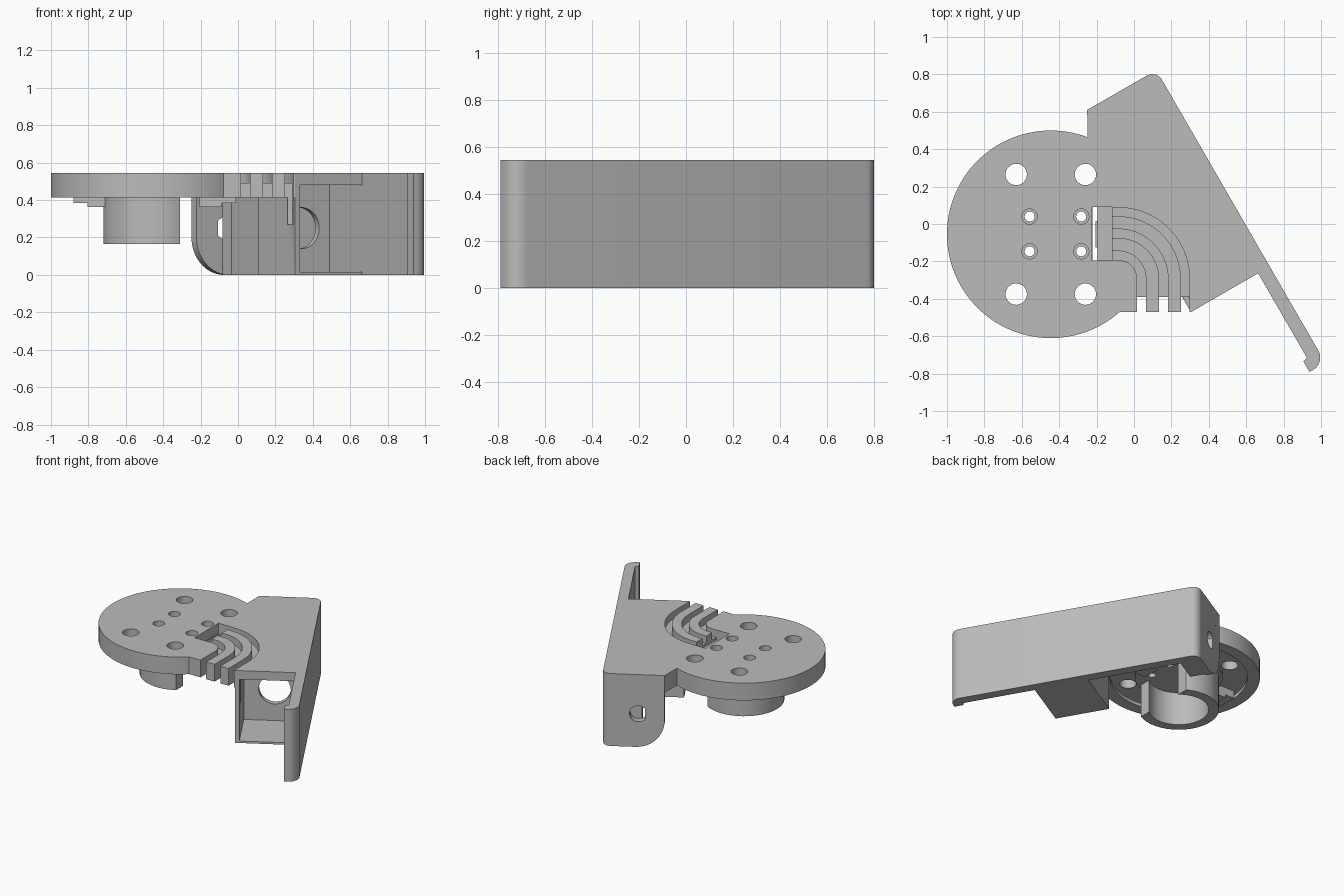
import bpy, bmesh
from math import sin, cos, pi, radians
from mathutils import Matrix

if "Cube" in bpy.data.objects:
    bpy.data.objects.remove(bpy.data.objects["Cube"], do_unlink=True)

TOP, UNDER = 0.545, 0.415
DX, DY, DR = -0.445, -0.055, 0.555      # disc centre and radius
C, S = cos(radians(60)), sin(radians(60))

grey = bpy.data.materials.new("light grey plastic")
grey.use_nodes = True
grey.diffuse_color = (0.5, 0.5, 0.5, 1)
grey.node_tree.nodes["Principled BSDF"].inputs["Base Color"].default_value = (0.5, 0.5, 0.5, 1)

# Local frame of the slanted wall: u runs along it, v points outward
ALONG = Matrix(((S, 0, C, 0), (C, 0, -S, 0), (0, 1, 0, 0), (0, 0, 0, 1)))


def uv(u, v):
    return (C * u + S * v, -S * u + C * v)


def arc(cx, cy, r, a0, a1, n=16):
    return [(cx + r * cos(radians(a0 + (a1 - a0) * i / n)),
             cy + r * sin(radians(a0 + (a1 - a0) * i / n))) for i in range(n + 1)]


def circle(cx, cy, r, n=48):
    return arc(cx, cy, r, 0, 360, n)[:-1]


def rect(x0, x1, y0, y1):
    return [(x0, y0), (x1, y0), (x1, y1), (x0, y1)]


def prism(name, pts, z0, z1, matrix=None):
    bm = bmesh.new()
    low = bm.faces.new([bm.verts.new((x, y, z0)) for x, y in pts])
    ext = bmesh.ops.extrude_face_region(bm, geom=[low])
    for v in ext["geom"]:
        if isinstance(v, bmesh.types.BMVert):
            v.co.z = z1
    if matrix:
        bm.transform(matrix)
    bmesh.ops.recalc_face_normals(bm, faces=bm.faces)
    mesh = bpy.data.meshes.new(name)
    bm.to_mesh(mesh)
    bm.free()
    mesh.materials.append(grey)
    ob = bpy.data.objects.new(name, mesh)
    bpy.context.collection.objects.link(ob)
    return ob


def uv_box(name, u0, u1, v0, v1, z0, z1):
    return prism(name, [uv(*p) for p in rect(u0, u1, v0, v1)], z0, z1)


def cut(target, cutter):
    mod = target.modifiers.new("cut", 'BOOLEAN')
    mod.operation, mod.solver, mod.object = 'DIFFERENCE', 'EXACT', cutter
    bpy.context.view_layer.objects.active = target
    bpy.ops.object.modifier_apply(modifier=mod.name)
    bpy.data.objects.remove(cutter, do_unlink=True)


# Top plate: round disc merging into the angular body
outline = arc(DX, DY, DR, 69.4, 311.3, 80)
outline += [(-0.08, -0.47), uv(0.56, 0.029), uv(0.56, 0.443), uv(-0.653, 0.443), (-0.25, 0.61)]
top_plate = prism("top_plate", outline, UNDER, TOP)

# Screw holes in the disc
for sx in (-1, 1):
    for sy in (-1, 1):
        cut(top_plate, prism("c", circle(DX + sx * 0.185, DY + sy * 0.32, 0.057), 0.3, 0.7))
        hx, hy = -0.42 + sx * 0.138, -0.053 + sy * 0.093
        cut(top_plate, prism("c", circle(hx, hy, 0.027, 24), 0.3, 0.7))
        cut(top_plate, prism("c", circle(hx, hy, 0.041, 24), 0.49, 0.7))

# Cable pocket with a through slit
cut(top_plate, prism("c", rect(-0.225, -0.117, -0.195, 0.09), 0.47, 0.7))
cut(top_plate, prism("c", rect(-0.222, -0.195, -0.195, 0.09), 0.3, 0.7))

# Curved cable grooves with open notches at the front edge
GX, GY = -0.084, -0.293
for x0, x1 in ((0.016, 0.064), (0.134, 0.182), (0.25, 0.297)):
    r0, r1 = x0 - GX, x1 - GX
    band = [(-0.13, GY + r1)] + arc(GX, GY, r1, 90, 0, 24) + [(x1, -0.6), (x0, -0.6)]
    band += arc(GX, GY, r0, 0, 90, 24) + [(-0.13, GY + r0)]
    cut(top_plate, prism("c", band, 0.49, 0.7))
    cut(top_plate, prism("c", rect(x0, x1, -0.6, -0.39), 0.3, 0.7))

# Shallow ring recess under the disc
ring = prism("c", circle(DX, DY, 0.47, 64), 0.3, 0.44)
cut(ring, prism("c", circle(DX, DY, 0.3, 64), 0.2, 0.6))
cut(top_plate, ring)

# Motor bay ceiling
cut(top_plate, uv_box("c", 0.21, 0.6, 0.058, 0.443, 0.3, 0.48))

# Long slanted wall with rounded outer corners and an end lip
wall = [(-0.653, 0.443), (1.082, 0.443), (1.089, 0.417), (1.154, 0.417)]
wall += arc(1.079, 0.44, 0.075, 0, 90, 12) + arc(-0.593, 0.455, 0.06, 90, 180, 12)
prism("slanted_wall", [uv(*p) for p in wall], 0, TOP)

# Motor bay: floor, inner side, rear panel with a round opening
uv_box("bay_floor", 0.17, 0.56, 0.028, 0.443, 0, 0.015)
bay_side = uv_box("bay_side", 0.17, 0.56, 0.028, 0.058, 0.015, UNDER)
cut(bay_side, prism("c", rect(0.265, 0.297, -0.6, -0.39), 0.27, 0.7))
bay_rear = uv_box("bay_rear", 0.17, 0.21, 0.058, 0.443, 0.015, UNDER + 0.07)
cut(bay_rear, prism("c", circle(0.27, 0.25, 0.11), 0, 0.4, ALONG))

# End plate with a rounded lower corner and a shaft hole
profile = arc(0.29, 0.2, 0.2, 180, 270) + [(0.443, 0), (0.443, UNDER), (0.09, UNDER)]
end_plate = prism("end_plate", profile, -0.653, -0.6, ALONG)
d_hole = arc(0.27, 0.25, 0.06, -140, 140, 32)
cut(end_plate, prism("c", d_hole, -0.8, -0.4, ALONG))

# Corner block hollowed around the shaft
corner = prism("corner_block", rect(0.25, 0.443, 0, UNDER), -0.6, -0.5, ALONG)
cut(corner, prism("c", circle(0.24, 0.25, 0.19), -0.7, -0.4, ALONG))

# Open collar under the disc
collar = prism("open_collar", circle(DX, DY, 0.275, 64), 0.165, 0.43)
cut(collar, prism("c", circle(DX, DY, 0.205, 64), 0, 0.6))
cut(collar, prism("c", rect(-0.31, 0.2, -0.6, 0.5), 0, 0.6))

# Stepped tabs on both sides of the collar
for side, name in ((-1, "right_tab"), (1, "left_tab")):
    x = sorted((DX + side * 0.24, DX + side * 0.36))
    prism(name, rect(*x, DY - 0.07, DY + 0.07), 0.362, 0.45)
    x = sorted((DX + side * 0.36, DX + side * 0.435))
    prism(name + "_step", rect(*x, DY - 0.07, DY + 0.07), 0.385, 0.45)

# Smooth round walls, crisp edges
bpy.ops.object.select_all(action='DESELECT')
for ob in bpy.context.collection.objects:
    if ob.type == 'MESH' and grey.name in ob.data.materials:
        ob.select_set(True)
        bpy.context.view_layer.objects.active = ob
bpy.ops.object.shade_smooth_by_angle(angle=radians(30))
